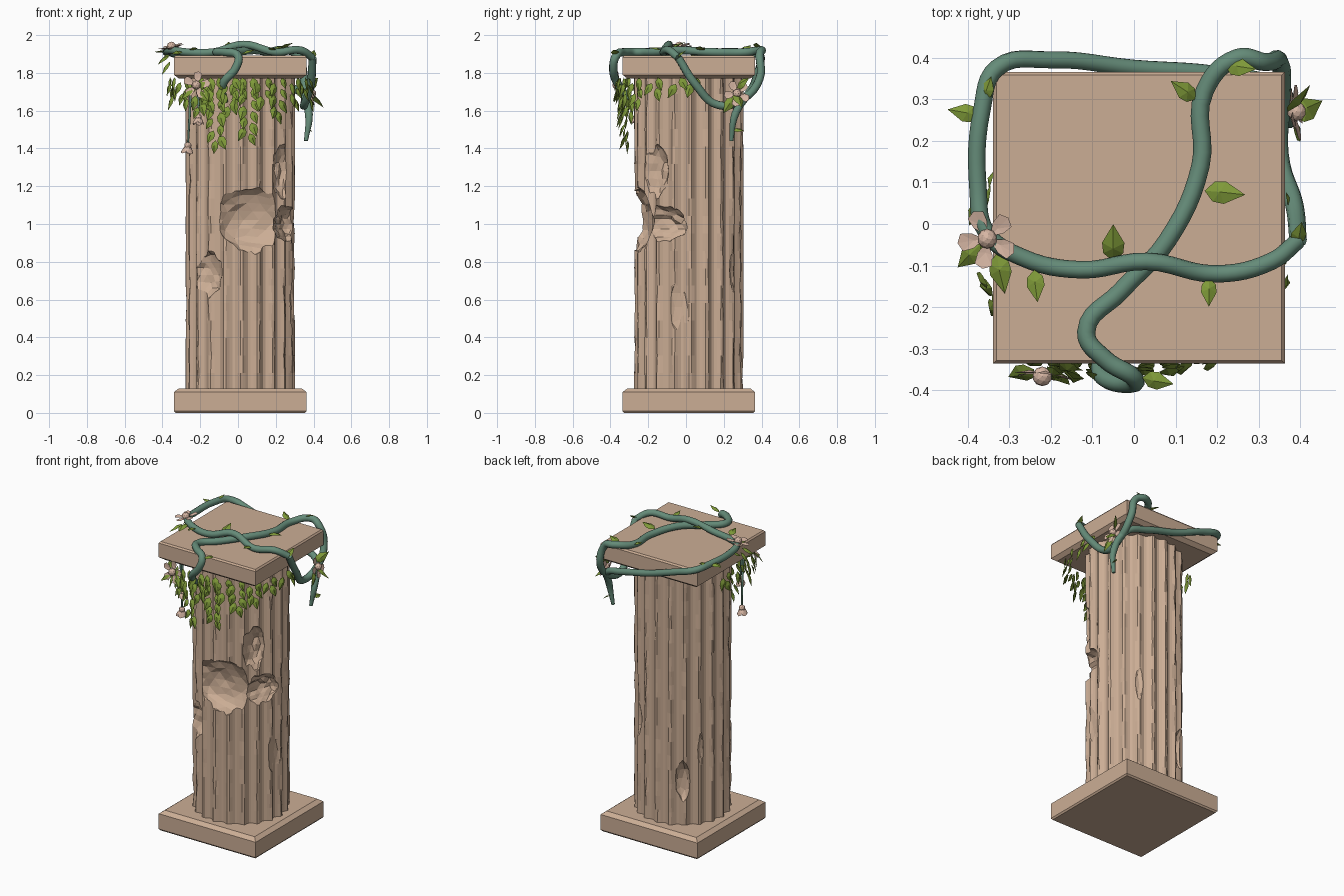
import bpy, bmesh, math, random
from mathutils import Vector, noise

random.seed(4)
if "Cube" in bpy.data.objects:
    bpy.data.objects.remove(bpy.data.objects["Cube"])
CX, CY = 0.012, 0.015


def material(name, color):
    m = bpy.data.materials.new(name)
    m.use_nodes = True
    m.diffuse_color = (*color, 1)
    m.node_tree.nodes["Principled BSDF"].inputs["Base Color"].default_value = (*color, 1)
    return m


STONE = material("warm stone", (0.60, 0.42, 0.30))
VINE = material("vine green", (0.13, 0.26, 0.19))
LEAF = material("leaf green", (0.21, 0.32, 0.04))
PETAL = material("pale petal", (0.68, 0.47, 0.37))


def finish(name, bm, mat):
    bmesh.ops.recalc_face_normals(bm, faces=bm.faces)
    me = bpy.data.meshes.new(name)
    bm.to_mesh(me)
    bm.free()
    me.materials.append(mat)
    ob = bpy.data.objects.new(name, me)
    bpy.context.collection.objects.link(ob)
    return ob


def loft(name, rings, mat):
    """Skin a stack of equal-length rings of points and cap both ends."""
    bm = bmesh.new()
    loops = [[bm.verts.new(p) for p in ring] for ring in rings]
    n = len(loops[0])
    for a, b in zip(loops, loops[1:]):
        for i in range(n):
            j = (i + 1) % n
            bm.faces.new((a[i], a[j], b[j], b[i]))
    bm.faces.new(loops[0][::-1])
    bm.faces.new(loops[-1])
    return finish(name, bm, mat)


def slab(name, profile):
    corners = ((-1, -1), (1, -1), (1, 1), (-1, 1))
    loft(name, [[(CX + h * a, CY + h * b, z) for a, b in corners] for h, z in profile], STONE)


# Square plinth and capital slab
slab("base_slab", [(0.343, 0), (0.351, 0.01), (0.351, 0.11), (0.325, 0.13)])
slab("top_slab", [(0.325, 1.77), (0.351, 1.79), (0.351, 1.882), (0.343, 1.892)])

# Fluted shaft with worn ridges
FLUTES, STEPS, ROWS = 20, 6, 18
rings = []
for row in range(ROWS + 1):
    ring = []
    for i in range(FLUTES * STEPS):
        a = 2 * math.pi * i / (FLUTES * STEPS)
        k = i % STEPS
        r = 0.289 - 0.024 * math.sin(math.pi * max(k - 1, 0) / (STEPS - 1))
        if k < 2:
            r -= random.choice((0, 0, 0, 0.005, 0.009))
        ring.append((CX + r * math.cos(a), CY + r * math.sin(a), 0.12 + 1.66 * row / ROWS))
    rings.append(ring)
shaft = loft("fluted_shaft", rings, STONE)

# Broken patches: (centre, radii, detail)
BREAKS = [
    ((0.11, -0.28, 1.02), (0.25, 0.11, 0.18), 3),
    ((0.27, -0.16, 1.0), (0.08, 0.17, 0.10), 3),
    ((0.25, -0.19, 1.28), (0.07, 0.10, 0.16), 3),
    ((-0.20, -0.23, 0.73), (0.12, 0.08, 0.14), 3),
    ((-0.19, -0.21, 0.5), (0.035, 0.03, 0.11), 2),
    ((0.30, -0.04, 0.56), (0.03, 0.06, 0.15), 2),
    ((-0.15, 0.25, 0.42), (0.05, 0.05, 0.13), 2),
    ((-0.24, 0.17, 0.62), (0.03, 0.03, 0.12), 2),
    ((0.18, 0.26, 0.75), (0.04, 0.03, 0.12), 2),
]
cutters = []
for c, s, detail in BREAKS:
    bm = bmesh.new()
    bmesh.ops.create_icosphere(bm, subdivisions=detail, radius=1)
    for v in bm.verts:
        v.co *= 1 + 0.14 * noise.noise(v.co * 3 + Vector(c) * 9) + random.uniform(-0.07, 0.07)
        v.co = Vector(c) + Vector(p * q for p, q in zip(v.co, s))
    cut = finish("cutter", bm, STONE)
    cut.hide_render = True
    cutters.append(cut)
    mod = shaft.modifiers.new("break", "BOOLEAN")
    mod.operation, mod.solver, mod.object = "DIFFERENCE", "EXACT", cut
broken = bpy.data.meshes.new_from_object(shaft.evaluated_get(bpy.context.evaluated_depsgraph_get()))
shaft.modifiers.clear()
shaft.data = broken
for cut in cutters:
    bpy.data.objects.remove(cut)


# Vine and stems as tapered bevelled curves
def tube(name, pts, radius, taper_start, taper_end):
    cu = bpy.data.curves.new(name, "CURVE")
    cu.dimensions = "3D"
    cu.bevel_depth, cu.bevel_resolution, cu.resolution_u = radius, 3, 6
    cu.use_fill_caps = True
    sp = cu.splines.new("BEZIER")
    sp.bezier_points.add(len(pts) - 1)
    for bp, p in zip(sp.bezier_points, pts):
        bp.co = p
        bp.handle_left_type = bp.handle_right_type = "AUTO"
    sp.bezier_points[0].radius = taper_start
    sp.bezier_points[-1].radius = taper_end
    cu.materials.append(VINE)
    ob = bpy.data.objects.new(name, cu)
    bpy.context.collection.objects.link(ob)
    me = bpy.data.meshes.new_from_object(ob.evaluated_get(bpy.context.evaluated_depsgraph_get()))
    bpy.data.objects.remove(ob)
    ob = bpy.data.objects.new(name, me)
    bpy.context.collection.objects.link(ob)
    me.shade_smooth()


tube("vine_around_edge", [
    (0.36, 0.24, 1.44), (0.375, 0.26, 1.58), (0.34, 0.33, 1.69), (0.2, 0.36, 1.74),
    (0, 0.375, 1.79), (-0.2, 0.395, 1.86), (-0.33, 0.375, 1.9), (-0.365, 0.28, 1.91),
    (-0.375, 0.08, 1.91), (-0.355, -0.02, 1.92), (-0.27, -0.08, 1.91), (-0.13, -0.11, 1.91),
    (0.03, -0.09, 1.95), (0.2, -0.12, 1.91), (0.33, -0.09, 1.92), (0.395, -0.04, 1.88)],
    0.021, 0.5, 0.95)
tube("vine_over_top", [
    (0.395, -0.04, 1.88), (0.385, 0.05, 1.74), (0.35, 0.17, 1.63), (0.355, 0.3, 1.66),
    (0.35, 0.39, 1.77), (0.31, 0.39, 1.9), (0.25, 0.4, 1.92), (0.17, 0.32, 1.91),
    (0.16, 0.14, 1.91), (0.08, -0.04, 1.92), (-0.03, -0.16, 1.91), (-0.115, -0.26, 1.91),
    (-0.07, -0.325, 1.91), (0, -0.37, 1.89), (-0.01, -0.385, 1.83), (-0.08, -0.36, 1.74),
    (-0.065, -0.28, 1.65)], 0.022, 0.95, 0.6)
tube("long_stem", [(-0.25, -0.24, 1.77), (-0.255, -0.22, 1.6), (-0.265, -0.2, 1.42)], 0.007, 1, 0.7)
tube("short_stem", [(-0.22, -0.26, 1.77), (-0.21, -0.27, 1.65), (-0.21, -0.26, 1.56)], 0.006, 1, 0.7)

# Outlines as (along, half width); the blade is a thin closed fan
LEAF_SHAPE = [(0, 0), (0.22, 0.24), (0.5, 0.27), (1, 0)]
PETAL_SHAPE = [(0, 0), (0.45, 0.28), (0.85, 0.32), (1, 0)]


def blade(bm, base, along, normal, size, shape, bow=0.12):
    base, along = Vector(base), Vector(along).normalized()
    side = along.cross(Vector(normal)).normalized()
    up = side.cross(along)

    def at(t, w, h):
        return bm.verts.new(base + (along * t + side * w + up * h) * size)
    edge = [at(t, w, 0) for t, w in shape] + [at(t, -w, 0) for t, w in shape[-2:0:-1]]
    top, bottom = at(0.4, 0, bow), at(0.4, 0, bow - 0.06)
    for i, v in enumerate(edge):
        bm.faces.new((top, v, edge[i - 1]))
        bm.faces.new((bottom, edge[i - 1], v))


# Hanging leaf strands: (x, y, lowest z)
STRANDS = [
    (-0.11, -0.31, 1.43), (0.05, -0.31, 1.46), (-0.04, -0.31, 1.62), (-0.19, -0.30, 1.6),
    (0.12, -0.30, 1.66), (0.19, -0.28, 1.6), (-0.26, -0.26, 1.66), (0.27, -0.24, 1.66),
    (0.31, -0.15, 1.7), (0.33, -0.04, 1.73), (0.33, 0.03, 1.73), (-0.31, -0.15, 1.66),
    (-0.32, -0.03, 1.7), (-0.31, 0.08, 1.72), (-0.15, -0.31, 1.66), (0.0, -0.31, 1.68),
]
bm = bmesh.new()
for x, y, low in STRANDS:
    out = Vector((x, y, 0)).normalized()
    tangent = Vector((-out.y, out.x, 0))
    z, sign = 1.775, 1
    while z > low - 0.001:
        wide = 0.022 * min(1, (z - low) * 8 + 0.3)
        base = Vector((x, y, z)) + tangent * sign * wide + out * (0.02 + (z - 1.6) * 0.12)
        along = Vector((0, 0, -1)) + tangent * sign * random.uniform(0.1, 0.6) + out * random.uniform(0, 0.5)
        blade(bm, base, along, out + Vector((0, 0, 0.3)), random.uniform(0.065, 0.09), LEAF_SHAPE)
        z -= random.uniform(0.024, 0.034)
        sign = -sign
finish("hanging_leaves", bm, LEAF)

# Single leaves on the vine: (base, direction, length)
LOOSE = [
    ((-0.05, -0.09, 1.92), (0, 1, 0.5), 0.10), ((0.17, 0.08, 1.92), (1, -0.1, 0.2), 0.10),
    ((0.15, 0.3, 1.92), (-0.7, 0.5, 0.3), 0.08), ((0.22, 0.38, 1.93), (1, -0.1, 0.4), 0.08),
    ((-0.24, -0.11, 1.92), (0.1, -1, 0.2), 0.08), ((0.18, -0.13, 1.92), (0, -1, 0.2), 0.07),
    ((-0.37, 0.26, 1.91), (-1, 0.2, 0), 0.08), ((-0.36, 0.3, 1.92), (0.3, 1, 0.3), 0.06),
    ((-0.37, 0.05, 1.9), (-0.3, -0.6, -0.4), 0.07), ((-0.33, -0.07, 1.91), (0.2, -1, -0.1), 0.10),
    ((-0.37, -0.05, 1.89), (-0.7, -0.7, -0.6), 0.09), ((-0.36, -0.05, 1.86), (-0.6, -0.4, -1), 0.09),
    ((0.02, -0.37, 1.9), (1, -0.2, 0.3), 0.08), ((0.39, -0.05, 1.88), (0.2, 0.8, 0.6), 0.07),
    ((0.38, 0.26, 1.69), (0.6, 0.3, -0.6), 0.11), ((0.38, 0.25, 1.67), (0.2, -0.5, -0.8), 0.10),
    ((0.37, 0.27, 1.72), (0.5, 0.6, 0.5), 0.10), ((0.37, 0.25, 1.5), (0.3, 0.9, -0.1), 0.06),
    ((-0.21, -0.35, 1.72), (0.6, -0.4, -0.8), 0.10), ((-0.24, -0.35, 1.72), (-0.7, -0.2, -0.7), 0.09),
]
bm = bmesh.new()
for base, along, size in LOOSE:
    outward = Vector((base[0] * 0.6, base[1] * 0.6, 1 if base[2] > 1.85 else 0.2))
    blade(bm, base, along, outward, size, LEAF_SHAPE)
finish("vine_leaves", bm, LEAF)


# Flowers: five petals round a small dome; a low spread makes a closed bloom
def flower(name, pos, axis, size, spread):
    bm = bmesh.new()
    axis = Vector(axis).normalized()
    u = axis.orthogonal().normalized()
    w = axis.cross(u)
    for i in range(5):
        a = math.tau * i / 5
        ray = u * math.cos(a) + w * math.sin(a)
        blade(bm, Vector(pos) + ray * size * 0.12, ray * spread + axis * (1 - spread),
              axis - ray * (1 - spread), size, PETAL_SHAPE, -0.05)
    dome = bmesh.ops.create_icosphere(bm, subdivisions=2, radius=size * 0.36)
    bmesh.ops.translate(bm, verts=dome["verts"], vec=Vector(pos) + axis * size * 0.1)
    finish(name, bm, PETAL)


flower("top_flower", (-0.352, -0.035, 1.935), (-0.2, -0.1, 1), 0.066, 0.9)
flower("front_flower", (-0.22, -0.36, 1.735), (-0.1, -1, 0.1), 0.066, 0.9)
flower("side_flower", (0.385, 0.27, 1.69), (1, 0.1, 0.2), 0.064, 0.9)
flower("long_hanging_bloom", (-0.265, -0.2, 1.42), (-0.1, 0, -1), 0.055, 0.35)
flower("short_hanging_bloom", (-0.21, -0.26, 1.57), (0, -0.2, -1), 0.05, 0.35)
